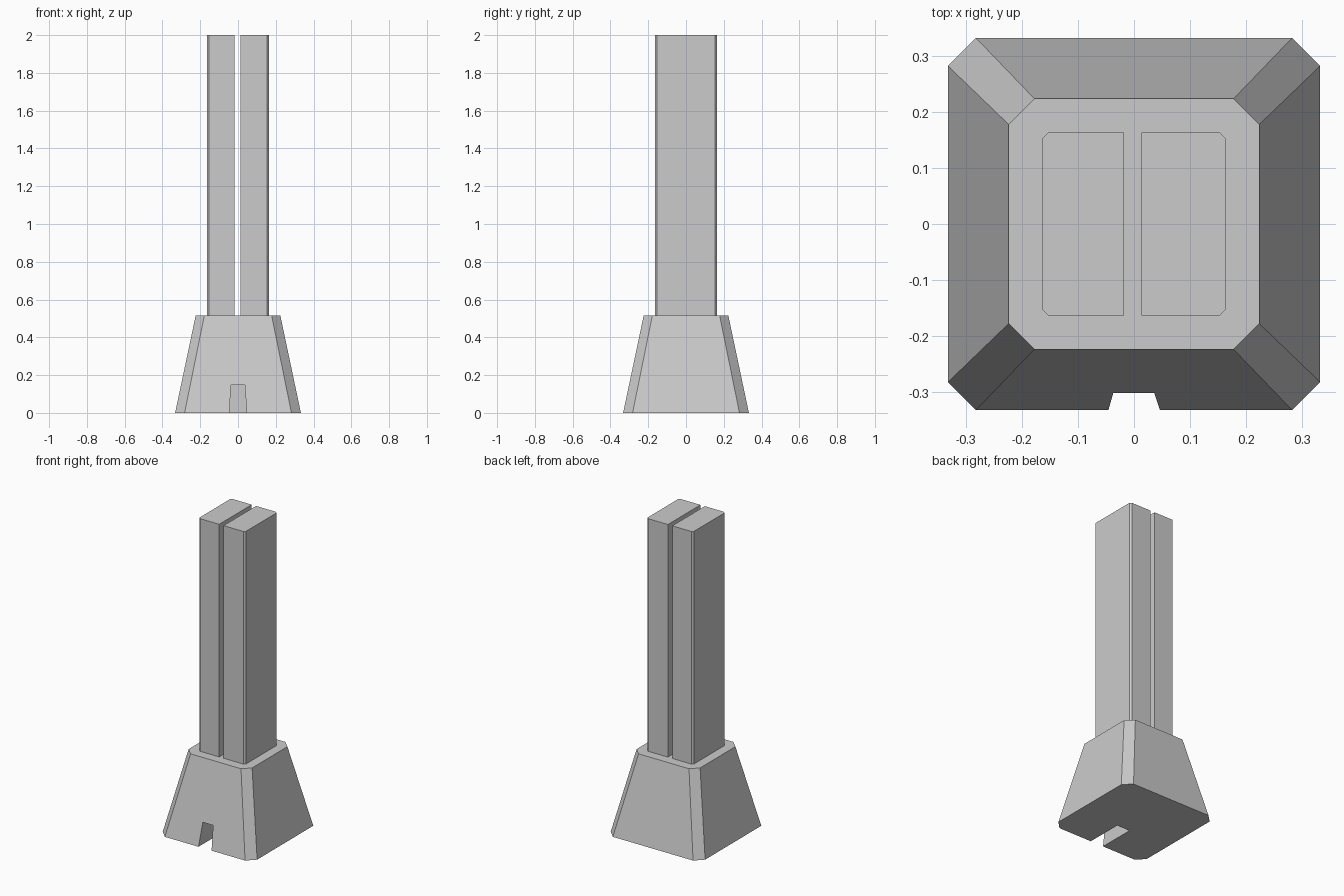
import bpy, bmesh

if "Cube" in bpy.data.objects:
    bpy.data.objects.remove(bpy.data.objects["Cube"])


def loft(name, rings):
    """Closed solid through matching rings of 3D points."""
    bm = bmesh.new()
    loops = [[bm.verts.new(p) for p in ring] for ring in rings]
    for a, b in zip(loops, loops[1:]):
        n = len(a)
        for i in range(n):
            bm.faces.new((a[i], a[(i + 1) % n], b[(i + 1) % n], b[i]))
    bm.faces.new(loops[0][::-1])
    bm.faces.new(loops[-1])
    bmesh.ops.recalc_face_normals(bm, faces=bm.faces)
    mesh = bpy.data.meshes.new(name)
    bm.to_mesh(mesh)
    bm.free()
    ob = bpy.data.objects.new(name, mesh)
    bpy.context.collection.objects.link(ob)
    return ob


def octagon(half, inner, z):
    """Square with chamfered corners."""
    h, c = half, inner
    return [(x, y, z) for x, y in ((-c, -h), (c, -h), (h, -c), (h, c),
                                   (c, h), (-c, h), (-h, c), (-h, -c))]


BASE_TOP, TOP = 0.516, 2.0

# Tapered base
base = loft("tapered_base", [octagon(0.333, 0.283, 0), octagon(0.224, 0.178, BASE_TOP)])

# Doorway slot in the front of the base
slot = [(-0.047, -0.02), (0.048, -0.02), (0.036, 0.147), (-0.037, 0.147)]
cutter = loft("doorway_cutter", [[(x, y, z) for x, z in slot] for y in (-0.5, -0.095)])
cutter.hide_render = True

cut = base.modifiers.new("doorway", 'BOOLEAN')
cut.operation = 'DIFFERENCE'
cut.solver = 'EXACT'
cut.object = cutter
bpy.context.view_layer.objects.active = base
bpy.ops.object.modifier_apply(modifier=cut.name)
bpy.data.objects.remove(cutter)

# Twin towers, chamfered on their outer corners only
OUT, CH = 0.164, 0.011
for name, side, inner in (("left_tower", -1, 0.018), ("right_tower", 1, 0.013)):
    outline = [(inner, -OUT), (OUT - CH, -OUT), (OUT, -OUT + CH),
               (OUT, OUT - CH), (OUT - CH, OUT), (inner, OUT)]
    loft(name, [[(side * x, y, z) for x, y in outline] for z in (BASE_TOP, TOP)])
